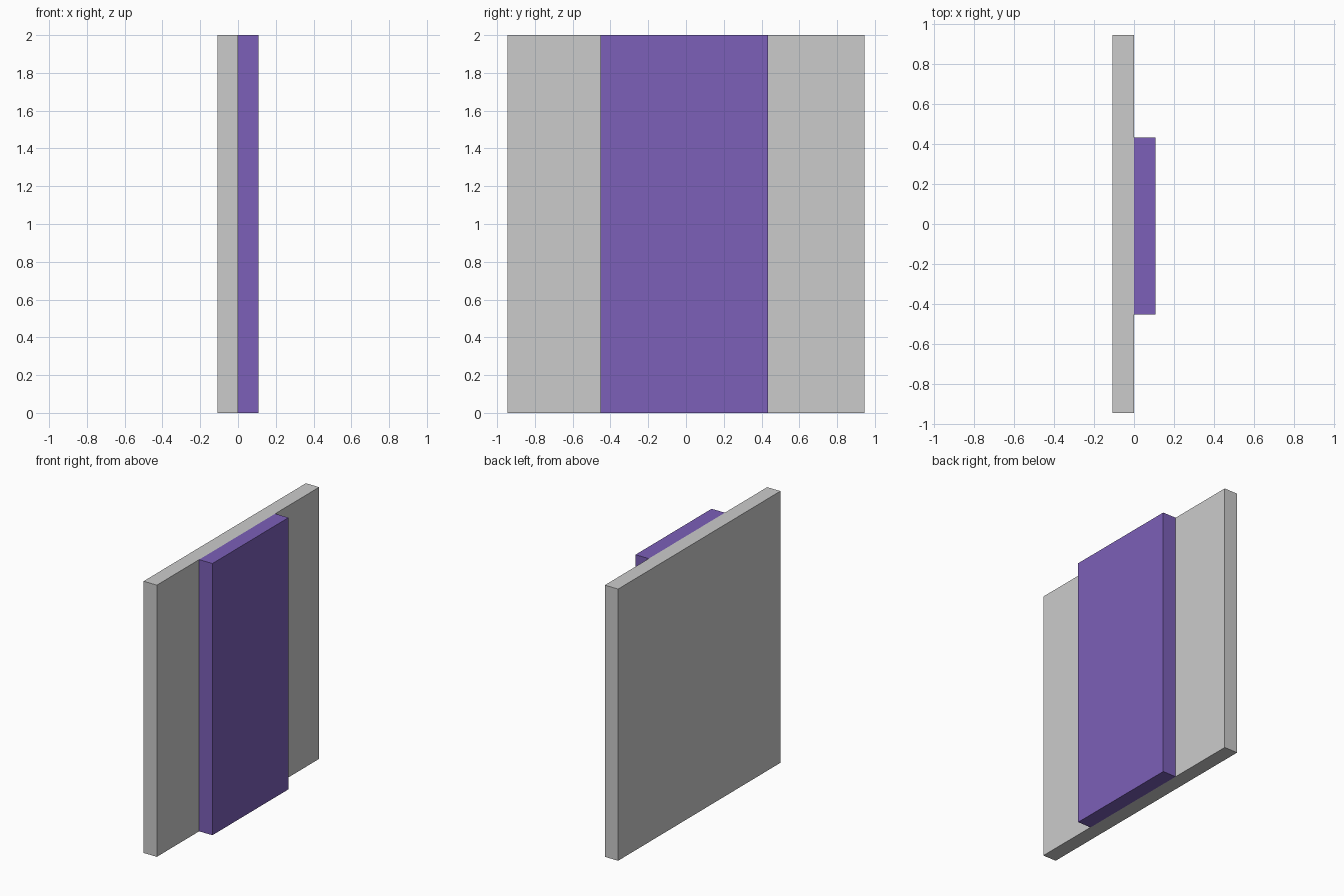
import bpy

if "Cube" in bpy.data.objects:
    bpy.data.objects.remove(bpy.data.objects["Cube"])


def box(name, lo, hi):
    """Axis-aligned box between two corners."""
    size = [b - a for a, b in zip(lo, hi)]
    centre = [(a + b) / 2 for a, b in zip(lo, hi)]
    bpy.ops.mesh.primitive_cube_add(size=1, location=centre)
    ob = bpy.context.object
    ob.name = name
    ob.scale = size
    bpy.ops.object.transform_apply(location=False, rotation=False, scale=True)
    return ob


T = 0.108  # thickness of each slab
H = 2.0    # shared height

# wide grey backing slab
box("back_panel", (-T, -0.944, 0), (0, 0.944, H))

# narrower purple slab fixed to its right face, slightly off centre
front = box("raised_panel", (0, -0.452, 0), (T, 0.433, H))
purple = bpy.data.materials.new("purple")
purple.diffuse_color = (0.2, 0.115, 0.48, 1)
purple.use_nodes = True
purple.node_tree.nodes["Principled BSDF"].inputs["Base Color"].default_value = purple.diffuse_color
front.data.materials.append(purple)
